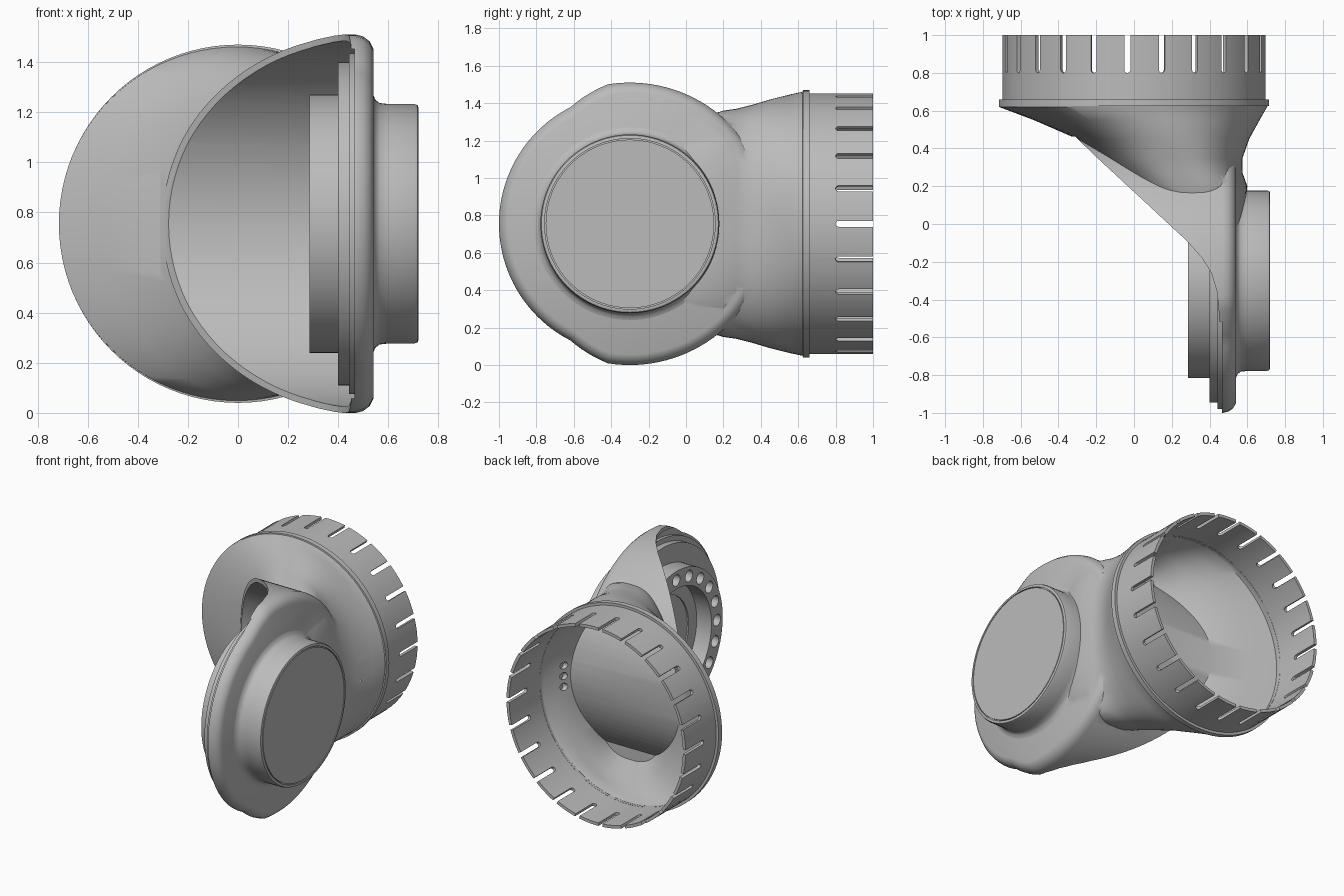
import bpy, bmesh, math
from mathutils import Vector

if "Cube" in bpy.data.objects:
    bpy.data.objects.remove(bpy.data.objects["Cube"], do_unlink=True)

ZC, YC = 0.755, -0.3          # joint axis height, hub centre in y
SEG = 96
TAU = math.tau

grey = bpy.data.materials.new("plain_grey")
grey.use_nodes = True
grey.diffuse_color = (0.5, 0.5, 0.5, 1)
grey.node_tree.nodes["Principled BSDF"].inputs["Base Color"].default_value = (0.5, 0.5, 0.5, 1)


def loft(name, rings, closed=False):
    """Skin a row of rings; cap the ends unless the row closes on itself."""
    bm = bmesh.new()
    vs = [[bm.verts.new(p) for p in r] for r in rings]
    n = len(vs[0])
    pairs = list(zip(vs, vs[1:])) + ([(vs[-1], vs[0])] if closed else [])
    for a, b in pairs:
        for i in range(n):
            j = (i + 1) % n
            bm.faces.new((a[i], a[j], b[j], b[i]))
    if not closed:
        bm.faces.new(vs[0])
        bm.faces.new(vs[-1])
    bmesh.ops.recalc_face_normals(bm, faces=bm.faces)
    me = bpy.data.meshes.new(name)
    bm.to_mesh(me)
    bm.free()
    me.materials.append(grey)
    ob = bpy.data.objects.new(name, me)
    bpy.context.collection.objects.link(ob)
    return ob


def circle_x(x, r, n=SEG, y=YC, z=ZC):
    return [Vector((x, y + r * math.cos(TAU * i / n), z + r * math.sin(TAU * i / n))) for i in range(n)]


def circle_y(y, r, n=SEG):
    return [Vector((r * math.cos(TAU * i / n), y, ZC + r * math.sin(TAU * i / n))) for i in range(n)]


def turned_x(name, profile, closed=False, n=SEG):
    return loft(name, [circle_x(x, r, n) for x, r in profile], closed)


def boolean(ob, tool, op="DIFFERENCE"):
    """Apply a boolean and discard the tool."""
    m = ob.modifiers.new("cut", "BOOLEAN")
    m.operation, m.object, m.solver = op, tool, "EXACT"
    dg = bpy.context.evaluated_depsgraph_get()
    me = bpy.data.meshes.new_from_object(ob.evaluated_get(dg))
    ob.modifiers.clear()
    ob.data = me
    bpy.data.objects.remove(tool, do_unlink=True)


def smooth(ob, angle=32):
    bpy.ops.object.select_all(action="DESELECT")
    ob.select_set(True)
    bpy.context.view_layer.objects.active = ob
    bpy.ops.object.shade_smooth_by_angle(angle=math.radians(angle))


# Neck sections: y, left x, right x, half height, squareness
NECK = [(0.64, -0.715, 0.712, 0.71, 2), (0.62, -0.715, 0.705, 0.705, 2),
        (0.55, -0.53, 0.665, 0.69, 2.05), (0.45, -0.3, 0.61, 0.665, 2.2),
        (0.35, -0.18, 0.575, 0.635, 2.4), (0.27, -0.09, 0.575, 0.615, 2.6),
        (0.2, -0.01, 0.6, 0.605, 2.8), (0.05, 0.14, 0.585, 0.56, 3),
        (-0.22, 0.4, 0.55, 0.485, 3)]


def neck_ring(y, left, right, h, e, inset=0.0):
    cx, a, h = (left + right) / 2, (right - left) / 2 - inset, h - inset
    ring = []
    for i in range(SEG):
        c, s = math.cos(TAU * i / SEG), math.sin(TAU * i / SEG)
        ring.append(Vector((cx + a * math.copysign(abs(c) ** (2 / e), c), y,
                            ZC + h * math.copysign(abs(s) ** (2 / e), s))))
    return ring


# Flange outline: large arc at the rear, smaller arc at the front, straight flanks
def outline(x, s=1.0):
    pts = []
    for i in range(120):
        t = math.radians(i * 3 - 180)
        back = abs(math.degrees(t))
        if 99 < back < 117:
            k = (back - 99) / 18
            r = 0.755 * (1 - k) + 0.7 * k
        else:
            r = 0.755 if back <= 99 else 0.7
        pts.append(Vector((x, YC + s * r * math.cos(t), ZC + s * r * math.sin(t))))
    return pts


# Main shell: neck joined to the round joint housing
shell = loft("shell", [neck_ring(*n) for n in NECK])
housing = loft("housing", [outline(x, s) for x, s in
                           [(-0.6, 1), (0.47, 1), (0.5, 0.99), (0.525, 0.965), (0.54, 0.925)]])
boolean(shell, housing, "UNION")

# Slanted front opening
path = [(-1.2, 0.462), (-0.31, 0.462), (-0.2, 0.355), (0, 0.17), (0.28, -0.09), (0.36, -0.18),
        (0.41, -0.26), (0.44, -0.36), (0.452, -0.5), (0.455, -1.3), (-1.2, -1.3)]
boolean(shell, loft("opening_cutter", [[Vector((x, y, z)) for x, y in path] for z in (-0.5, 2)]))

# Joint cavity
boolean(shell, turned_x("cavity_cutter", [(-1, 0.73), (0.465, 0.73)]))

# Hollow of the neck, stopping at the housing wall
first = neck_ring(0.8, *NECK[0][1:], inset=0.04)
hollow = loft("hollow_cutter", [first] + [neck_ring(*n, inset=0.035) for n in NECK[:6]])
boolean(hollow, turned_x("wall_keeper", [(-1.5, 0.757), (1.5, 0.757)]))
boolean(shell, hollow)

# Three small pits on the inner wall
for k in (-1, 0, 1):
    boolean(shell, loft("pit_cutter", [circle_x(x, 0.025, 16, 0.5, ZC + 0.075 * k) for x in (0.5, 0.622)]))
smooth(shell)

# Collar and slotted sleeve
collar = loft("collar", [circle_y(y, r) for y, r in
                         [(0.62, 0.68), (0.625, 0.715), (0.66, 0.715), (0.66, 0.675)]], True)
smooth(collar)
sleeve = loft("slotted_sleeve", [circle_y(y, r) for y, r in
                                 [(0.64, 0.676), (0.64, 0.697), (1, 0.697), (1, 0.676)]], True)
for i in range(24):
    t = TAU * i / 24
    along, side = Vector((math.cos(t), 0, math.sin(t))), Vector((-math.sin(t), 0, math.cos(t)))
    mid = Vector((-0.035, 0, ZC))
    arc = [(0.016 * math.cos(a), 0.816 - 0.016 * math.sin(a)) for a in [math.pi * k / 8 for k in range(9)]]
    shape = arc + [(-0.016, 1.1), (0.016, 1.1)]
    boolean(sleeve, loft("slot_cutter", [[mid + along * d + side * u + Vector((0, v, 0))
                                          for u, v in shape] for d in (0.55, 0.85)]))
smooth(sleeve)

# Outer boss with a fillet at its foot and a fine rim groove
boss = turned_x("outer_boss", [(0.5, 0.52), (0.54, 0.515), (0.548, 0.495), (0.565, 0.482), (0.6, 0.478),
                               (0.705, 0.478), (0.717, 0.473), (0.72, 0.465), (0.72, 0.456),
                               (0.71, 0.456), (0.71, 0.45), (0.72, 0.45)])
smooth(boss)

# Stepped seat inside the flange
seat = turned_x("stepped_seat", [(0.47, 0.68), (0.443, 0.68), (0.443, 0.645), (0.4, 0.645),
                                 (0.4, 0.3), (0.47, 0.3)], True)
smooth(seat)
floor = turned_x("seat_floor", [(0.41, 0.32), (0.47, 0.32)])
smooth(floor)

# Bearing ring with a circle of bolt holes
ring = turned_x("bearing_ring", [(0.41, 0.515), (0.285, 0.515), (0.285, 0.39), (0.41, 0.39)], True)
for i in range(20):
    t = TAU * i / 20
    boolean(ring, loft("bolt_cutter", [circle_x(x, 0.04, 20, YC + 0.452 * math.cos(t), ZC + 0.452 * math.sin(t))
                                       for x in (0.25, 0.37)]))
smooth(ring)
